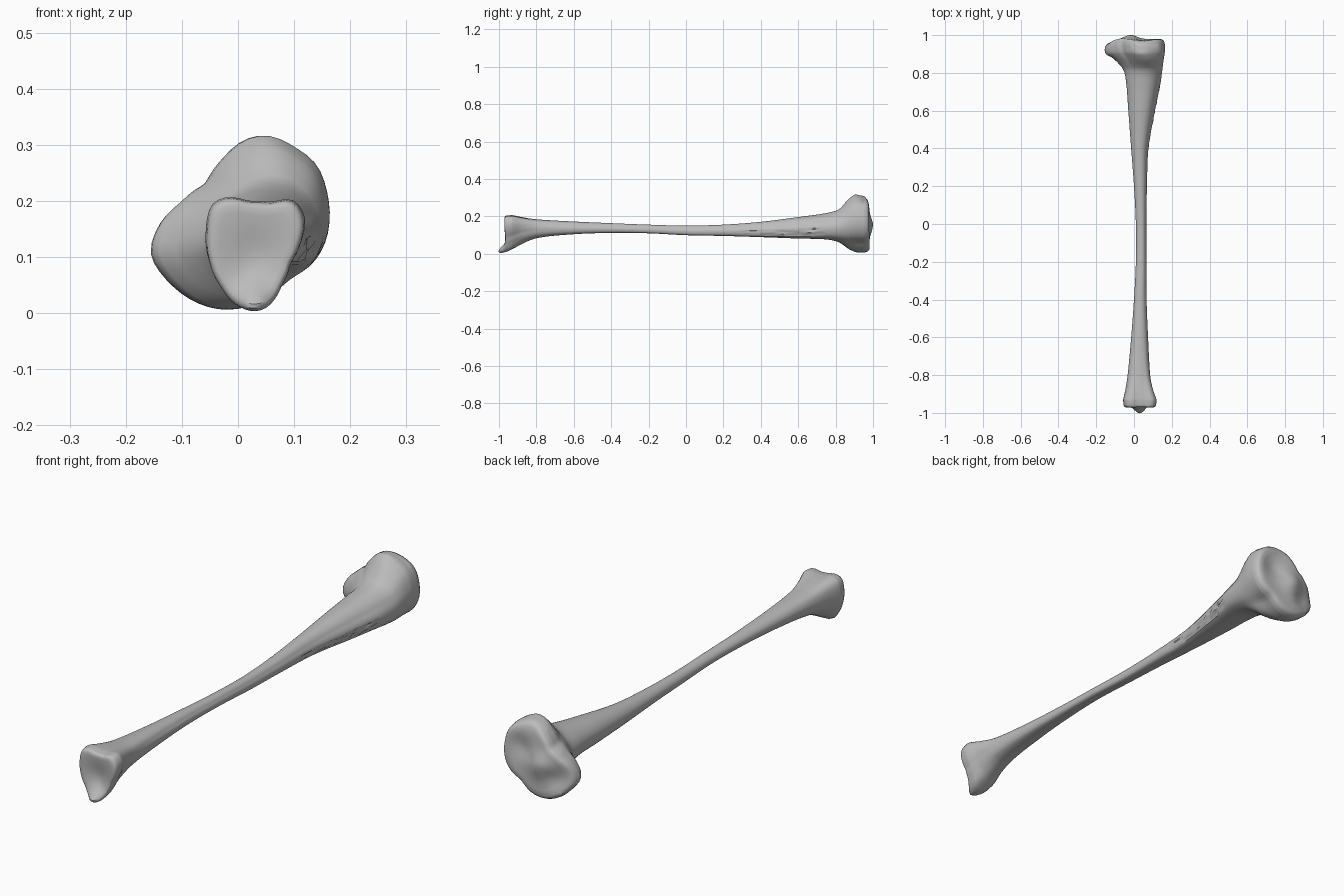
import bpy, bmesh, math, random

random.seed(4)
cube = bpy.data.objects.get("Cube")
if cube:
    bpy.data.objects.remove(cube, do_unlink=True)

SIDES = 56
TAU = 2 * math.pi

# Cross-section outlines (x, z)
KNEE = [(-.16, .105), (-.142, .16), (-.105, .197), (-.06, .23), (-.03, .275), (.01, .31),
        (.05, .318), (.1, .295), (.14, .265), (.158, .215), (.157, .13), (.13, .085),
        (.08, .06), (.03, .015), (-.03, .005), (-.08, .02), (-.125, .055)]
ANKLE = [(-.055, .14), (-.045, .195), (-.02, .207), (.02, .198), (.06, .196), (.1, .203),
         (.12, .17), (.113, .125), (.095, .09), (.08, .05), (.05, .005), (.03, 0),
         (0, .01), (-.03, .045), (-.05, .09)]
SHAFT = [(-1, 0), (-.75, .65), (-.2, 1), (.35, .95), (.8, .4), (1, -.4), (.85, -.85),
         (0, -1), (-.75, -.75)]

# Stations: y, x min, x max, z min, z max, ankle weight, knee weight
STATIONS = [
    (-.955, -.055, .118, .003, .205, 1, 0), (-.93, -.057, .12, .012, .207, 1, 0),
    (-.89, -.048, .108, .045, .2, .8, 0), (-.8, -.034, .09, .083, .185, .4, 0),
    (-.6, -.015, .075, .105, .172, .1, 0), (-.4, 0, .066, .112, .163, 0, 0),
    (-.2, .01, .065, .11, .155, 0, 0), (0, .01, .065, .1, .15, 0, 0),
    (.2, 0, .068, .096, .155, 0, 0), (.4, -.015, .076, .09, .17, 0, 0),
    (.6, -.03, .11, .083, .195, 0, 0), (.75, -.042, .14, .078, .217, 0, .1),
    (.82, -.06, .149, .06, .24, 0, .4), (.87, -.105, .154, .025, .295, 0, .8),
    (.91, -.15, .158, .008, .318, 0, 1), (.95, -.158, .158, .006, .314, 0, 1)]


def polar(points):
    """Radius by angle for an outline scaled to a unit box."""
    xs, zs = zip(*points)
    cx, cz = (min(xs) + max(xs)) / 2, (min(zs) + max(zs)) / 2
    hx, hz = (max(xs) - min(xs)) / 2, (max(zs) - min(zs)) / 2
    pol = sorted((math.atan2((z - cz) / hz, (x - cx) / hx) % TAU,
                  math.hypot((x - cx) / hx, (z - cz) / hz)) for x, z in points)
    pol = [(pol[-1][0] - TAU, pol[-1][1])] + pol + [(pol[0][0] + TAU, pol[0][1])]
    radii = []
    for i in range(SIDES):
        a = TAU * i / SIDES
        for (a0, r0), (a1, r1) in zip(pol, pol[1:]):
            if a0 <= a <= a1:
                radii.append(r0 + (r1 - r0) * (a - a0) / (a1 - a0))
                break
    return [(radii[i - 1] + 2 * r + radii[(i + 1) % SIDES]) / 4 for i, r in enumerate(radii)]


R_KNEE, R_ANKLE, R_SHAFT = polar(KNEE), polar(ANKLE), polar(SHAFT)


def station(y):
    """Smoothly interpolated station at y."""
    k = max(i for i, s in enumerate(STATIONS[:-1]) if s[0] <= y)
    a, b = STATIONS[k], STATIONS[k + 1]
    before, after = STATIONS[max(k - 1, 0)], STATIONS[min(k + 2, len(STATIONS) - 1)]
    h = b[0] - a[0]
    t = (y - a[0]) / h
    out = []
    for j in range(1, 7):
        m0 = (b[j] - before[j]) / (b[0] - before[0]) * h
        m1 = (after[j] - a[j]) / (after[0] - a[0]) * h
        out.append(a[j] * (2 * t**3 - 3 * t * t + 1) + b[j] * (3 * t * t - 2 * t**3)
                   + m0 * (t**3 - 2 * t * t + t) + m1 * (t**3 - t * t))
    return out


def ring(y):
    x0, x1, z0, z1, wa, wk = station(y)
    pts = []
    for i in range(SIDES):
        a = TAU * i / SIDES
        r = R_SHAFT[i] * (1 - wa - wk) + R_ANKLE[i] * wa + R_KNEE[i] * wk
        # Ragged crest along the lower left edge of the shaft
        if .3 < y < .72 and TAU * .88 < a < TAU * .97:
            r *= random.uniform(.9, 1.03)
        pts.append(((x0 + x1) / 2 + r * math.cos(a) * (x1 - x0) / 2, y,
                    (z0 + z1) / 2 + r * math.sin(a) * (z1 - z0) / 2))
    return pts


def bump(x, z, cx, cz, size):
    return math.exp(-((x - cx)**2 + (z - cz)**2) / size**2)


def knee_relief(x, z):
    """Two shallow dishes, a ridge between them and a dropped side lobe."""
    return (.022 * bump(x, z, -.02, .15, .05) - .016 * bump(x, z, .07, .2, .05)
            - .014 * bump(x, z, -.08, .1, .045) - .03 * bump(x, z, -.17, .13, .07)
            - .02 * bump(x, z, .04, .33, .06))


def ankle_relief(x, z):
    """Hollow joint face and a projecting lower point."""
    return .014 * bump(x, z, .03, .1, .055) - .034 * bump(x, z, .03, .01, .035)


# Shaft rings, closer together at the ends
ys = [-.955 + 1.905 * (i / 79) for i in range(80)]
ys = sorted(set(ys + [s[0] for s in STATIONS]))
rings = [ring(min(y, .95)) for y in ys]

# Rounded joint faces: rings shrinking towards the middle
CAP = [(.985, .45), (.95, .8), (.88, 1), (.74, 1), (.58, 1), (.42, 1), (.26, 1), (.1, 1)]


def cap(rim, direction, depth):
    cx = sum(p[0] for p in rim) / SIDES
    cz = sum(p[2] for p in rim) / SIDES
    return [[(cx + s * (x - cx), y + direction * depth * d, cz + s * (z - cz))
             for x, y, z in rim] for s, d in CAP]


rings = cap(rings[0], -1, .016)[::-1] + rings + cap(rings[-1], 1, .03)

bm = bmesh.new()
loops = []
for pts in rings:
    loop = []
    for x, y, z in pts:
        if y > .88:
            y += knee_relief(x, z) * min(1, (y - .88) / .07)
        elif y < -.88:
            y += ankle_relief(x, z) * min(1, (-.88 - y) / .07)
        loop.append(bm.verts.new((x, y, z)))
    loops.append(loop)
for a, b in zip(loops, loops[1:]):
    for i in range(SIDES):
        j = (i + 1) % SIDES
        bm.faces.new((a[i], a[j], b[j], b[i]))
bm.faces.new(loops[0])
bm.faces.new(loops[-1])
bmesh.ops.recalc_face_normals(bm, faces=bm.faces)

mesh = bpy.data.meshes.new("leg_bone")
bm.to_mesh(mesh)
bm.free()
bone = bpy.data.objects.new("leg_bone", mesh)
bpy.context.collection.objects.link(bone)

# Material
mat = bpy.data.materials.new("bone_grey")
mat.use_nodes = True
color = (.5, .5, .5, 1)
mat.diffuse_color = color
mat.node_tree.nodes["Principled BSDF"].inputs["Base Color"].default_value = color
mesh.materials.append(mat)

bpy.context.view_layer.objects.active = bone
bone.select_set(True)
bpy.ops.object.shade_smooth_by_angle(angle=math.radians(40))
